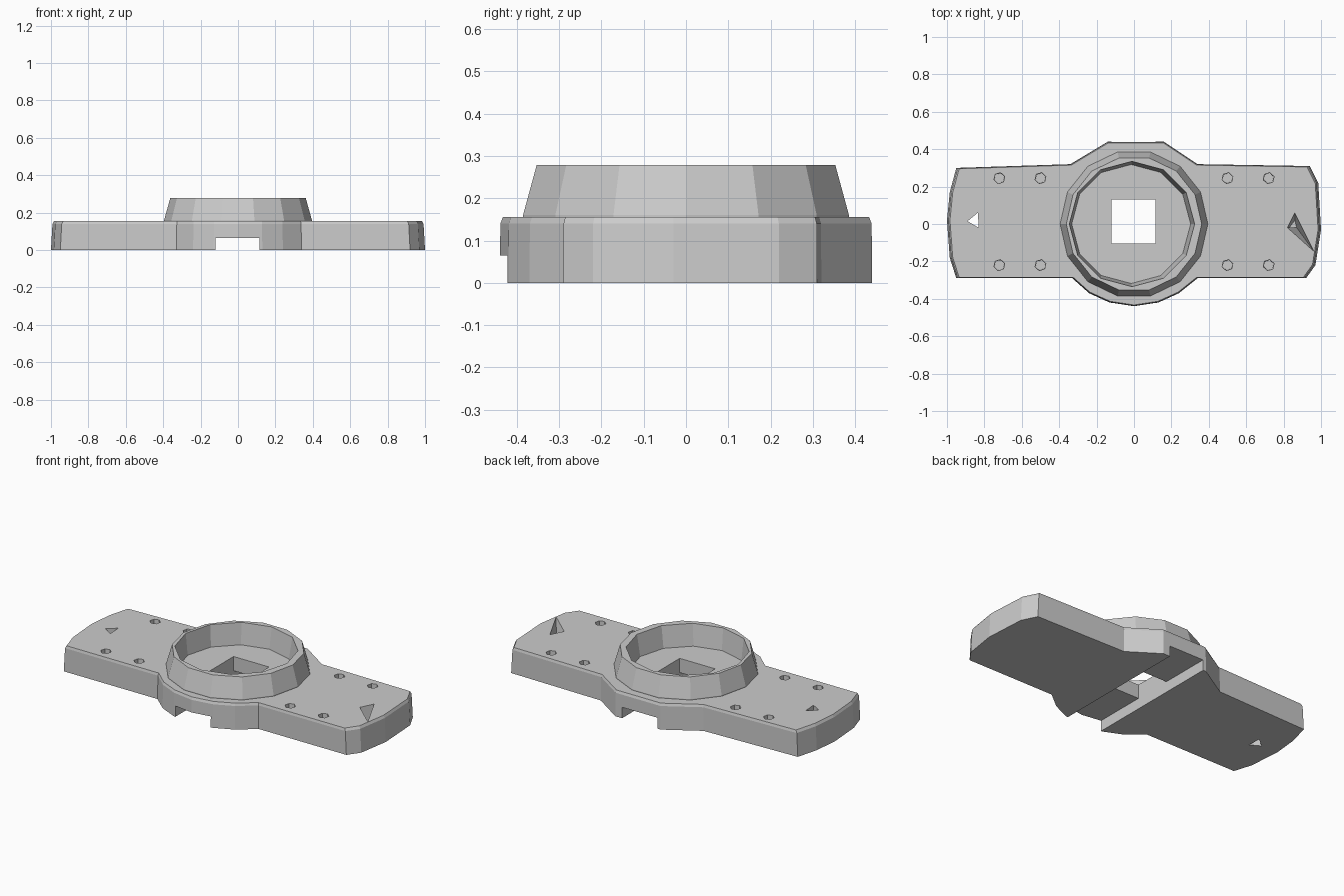
import bpy, bmesh
from math import cos, sin, pi

if "Cube" in bpy.data.objects:
    bpy.data.objects.remove(bpy.data.objects["Cube"])


def loft(name, rings):
    """Closed solid from matching loops of 3D points, bottom to top."""
    bm = bmesh.new()
    loops = [[bm.verts.new(p) for p in ring] for ring in rings]
    n = len(loops[0])
    bm.faces.new(loops[0][::-1])
    bm.faces.new(loops[-1])
    for a, b in zip(loops, loops[1:]):
        for i in range(n):
            j = (i + 1) % n
            bm.faces.new((a[i], a[j], b[j], b[i]))
    bmesh.ops.recalc_face_normals(bm, faces=bm.faces)
    me = bpy.data.meshes.new(name)
    bm.to_mesh(me)
    bm.free()
    ob = bpy.data.objects.new(name, me)
    bpy.context.collection.objects.link(ob)
    return ob


def layer(pts, z, sx=1.0, sy=1.0):
    return [(x * sx, y * sy, z) for x, y in pts]


def circle(r, z, n, cx=0.0, cy=0.0, turn=0.0):
    return [(cx + r * cos(turn + 2 * pi * i / n),
             cy + r * sin(turn + 2 * pi * i / n), z) for i in range(n)]


def box(name, x0, x1, y0, y1, z0, z1):
    pts = [(x0, y0), (x1, y0), (x1, y1), (x0, y1)]
    return loft(name, [layer(pts, z0), layer(pts, z1)])


def combine(target, tool, op):
    m = target.modifiers.new(tool.name, 'BOOLEAN')
    m.operation, m.object, m.solver = op, tool, 'EXACT'
    bpy.context.view_layer.objects.active = target
    bpy.ops.object.modifier_apply(modifier=m.name)
    bpy.data.objects.remove(tool)


# Plate with curved ends and a round bulge at the middle
outline = [(-0.95, -0.29), (-0.33, -0.29), (-0.24, -0.37), (-0.13, -0.42), (0, -0.44),
           (0.13, -0.42), (0.24, -0.37), (0.34, -0.29), (0.92, -0.29), (0.97, -0.22),
           (1.0, -0.03), (0.985, 0.22), (0.94, 0.31), (0.34, 0.32), (0.16, 0.44),
           (-0.14, 0.44), (-0.34, 0.32), (-0.95, 0.30), (-0.985, 0.17), (-1.0, 0.02),
           (-0.985, -0.18)]
plate = loft("mounting_plate", [layer(outline, 0), layer(outline, 0.14, 0.992, 0.997),
                                layer(outline, 0.155, 0.984, 0.984)])

# Raised collar with tapered outside and shallow recess
collar = loft("collar", [circle(0.395, 0.10, 14), circle(0.395, 0.16, 14),
                         circle(0.362, 0.278, 14)])
combine(plate, collar, 'UNION')
recess = loft("recess", [circle(0.318, 0.15, 12, -0.015), circle(0.338, 0.30, 12, -0.01)])
combine(plate, recess, 'DIFFERENCE')

# Channel across the underside and square opening through the floor
combine(plate, box("channel", -0.12, 0.115, -0.6, 0.6, -0.1, 0.065), 'DIFFERENCE')
combine(plate, box("square_opening", -0.12, 0.115, -0.105, 0.13, -0.05, 0.25), 'DIFFERENCE')

# Eight blind screw holes
for x in (-0.72, -0.5, 0.5, 0.72):
    for y in (-0.22, 0.245):
        hole = loft("screw_hole", [circle(0.028, 0.03, 6, x, y, 0.3),
                                   circle(0.031, 0.2, 6, x, y, 0.3)])
        combine(plate, hole, 'DIFFERENCE')

# Through hole at the left end
diamond = [(-0.89, 0.015), (-0.83, -0.02), (-0.835, 0.06)]
combine(plate, loft("left_end_hole", [layer(diamond, -0.1), layer(diamond, 0.25)]), 'DIFFERENCE')

# Sloping triangular notch at the right end
low = [(0.83, -0.02), (0.87, -0.02), (0.86, 0.02)]
top = [(0.82, -0.02), (0.965, -0.15), (0.86, 0.06)]
combine(plate, loft("right_end_notch", [layer(low, 0.02), layer(top, 0.16)]), 'DIFFERENCE')
